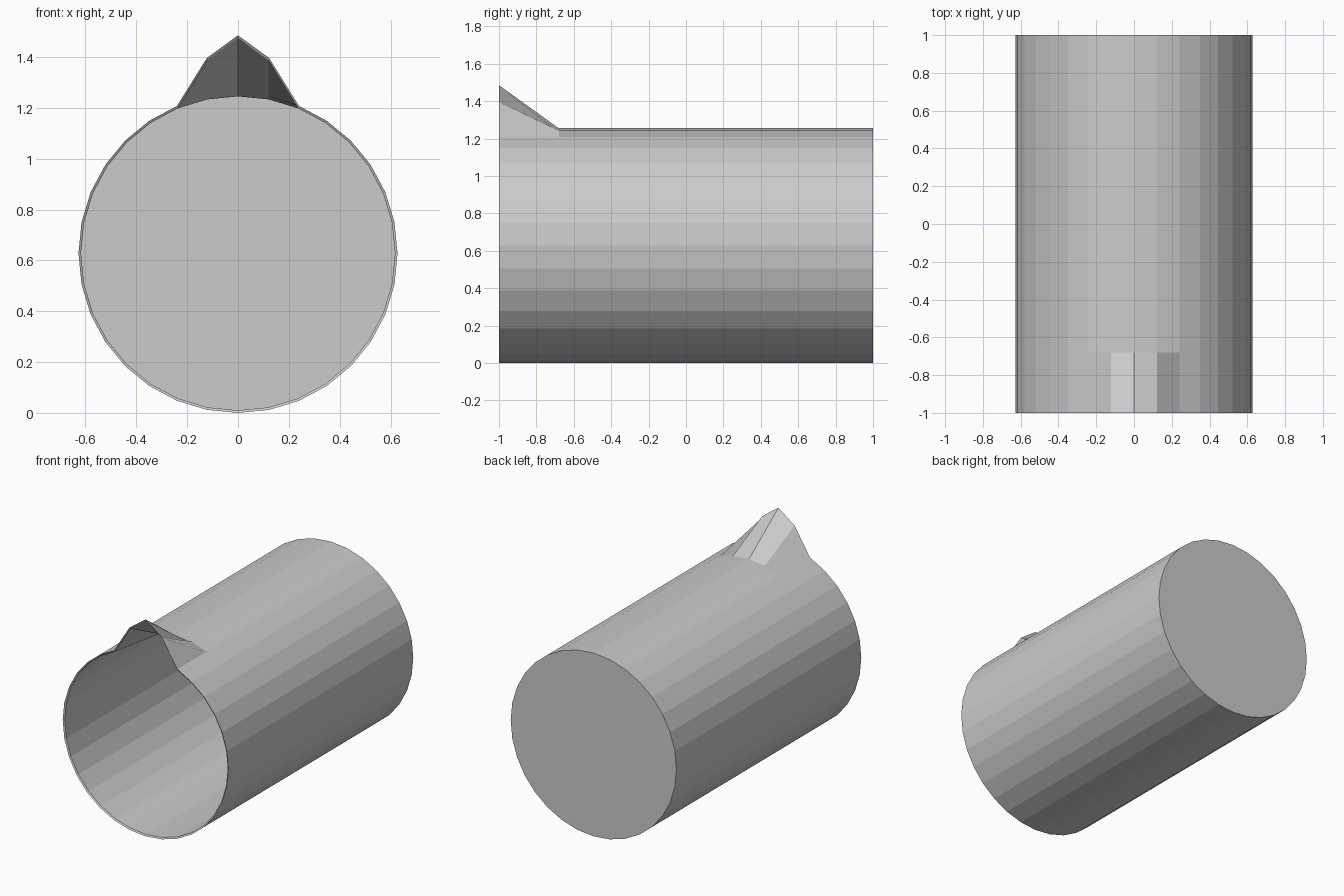
import bpy, bmesh, math

if "Cube" in bpy.data.objects:
    bpy.data.objects.remove(bpy.data.objects["Cube"])

SIDES = 32
RADIUS = 0.6275
WALL = 0.01
# Height of the pouring lip above the rim, by steps away from the top
LIFT = {0: 0.23, 1: 0.153}

bm = bmesh.new()


def ring(radius, y, lip=False):
    verts = []
    for i in range(SIDES):
        a = 2 * math.pi * i / SIDES
        step = min(i, SIDES - i)
        lift = LIFT.get(step, 0) if lip else 0
        verts.append(bm.verts.new((radius * math.sin(a), y,
                                   RADIUS + radius * math.cos(a) + lift)))
    return verts


# Outer wall, lip, slightly chamfered rim, then inner wall
inner = RADIUS - WALL
rings = [ring(RADIUS, 1), ring(RADIUS, -0.68), ring(RADIUS, -1, True),
         ring(inner, -0.993, True), ring(inner, -0.68), ring(inner, 1 - WALL)]
for a, b in zip(rings, rings[1:]):
    for i in range(SIDES):
        j = (i + 1) % SIDES
        bm.faces.new((a[i], a[j], b[j], b[i]))

# Closed end, outside and inside
bm.faces.new(rings[0])
bm.faces.new(rings[-1])
bmesh.ops.recalc_face_normals(bm, faces=bm.faces)

mesh = bpy.data.meshes.new("beaker")
bm.to_mesh(mesh)
bm.free()
beaker = bpy.data.objects.new("beaker", mesh)
bpy.context.collection.objects.link(beaker)
